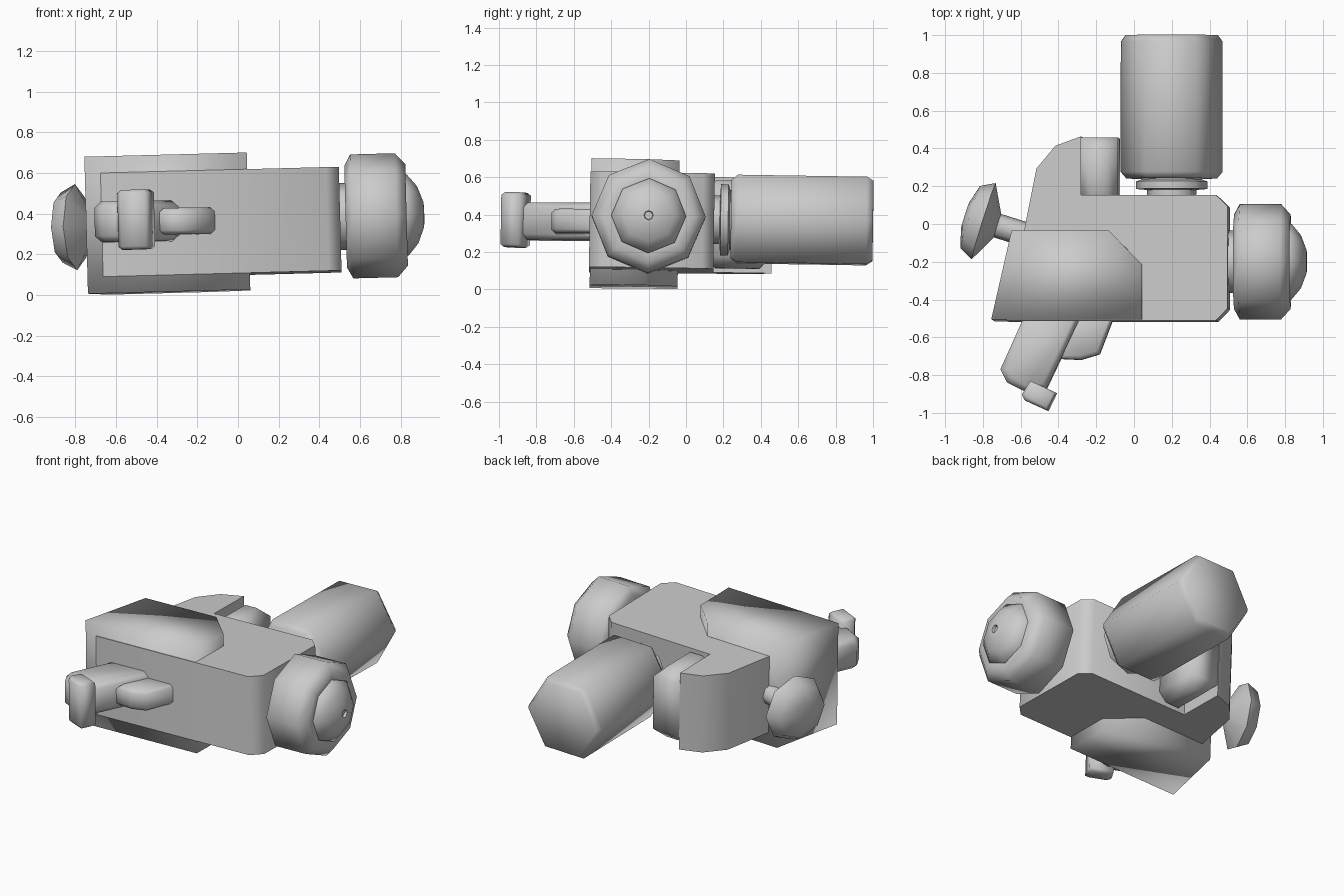
import bpy, bmesh, math
from mathutils import Vector, Matrix

cube = bpy.data.objects.get("Cube")
if cube:
    bpy.data.objects.remove(cube, do_unlink=True)

grey = bpy.data.materials.new("plain grey")
grey.use_nodes = True
GREY = (0.6, 0.6, 0.6, 1)
grey.diffuse_color = GREY
grey.node_tree.nodes["Principled BSDF"].inputs["Base Color"].default_value = GREY

# The whole assembly rests slightly tilted
TILT = (Matrix.Translation((0, 0, 0.355)) @ Matrix.Rotation(math.radians(-1.5), 4, 'Y')
        @ Matrix.Rotation(math.radians(-0.9), 4, 'X'))


def finish(name, bm, angle=65):
    bmesh.ops.recalc_face_normals(bm, faces=bm.faces)
    bm.transform(TILT)
    mesh = bpy.data.meshes.new(name)
    bm.to_mesh(mesh)
    bm.free()
    mesh.materials.append(grey)
    obj = bpy.data.objects.new(name, mesh)
    bpy.context.collection.objects.link(obj)
    bpy.ops.object.select_all(action='DESELECT')
    obj.select_set(True)
    bpy.context.view_layer.objects.active = obj
    bpy.ops.object.shade_smooth_by_angle(angle=math.radians(angle))
    return obj


def prism(name, outline, half, mid=0, bevel=0, angle=65):
    """Extrude a plan outline up and down, with optional chamfered rims."""
    bm = bmesh.new()
    base = bm.faces.new([bm.verts.new((x, y, mid - half)) for x, y in outline])
    new = bmesh.ops.extrude_face_region(bm, geom=[base])["geom"]
    top = [v for v in new if isinstance(v, bmesh.types.BMVert)]
    bmesh.ops.translate(bm, verts=top, vec=(0, 0, 2 * half))
    if bevel:
        rims = [e for e in bm.edges if abs(e.verts[0].co.z - e.verts[1].co.z) < 1e-5]
        bmesh.ops.bevel(bm, geom=rims, offset=bevel, segments=1, affect='EDGES')
    return finish(name, bm, angle)


def lathe(name, profile, centre, axis, sides):
    """Turn (distance, radius) pairs around an axis."""
    d = Vector(axis).normalized()
    side = d.cross(Vector((0, 0, 1))).normalized()
    up = side.cross(d)
    bm = bmesh.new()
    rings = []
    for a, r in profile:
        turn = [2 * math.pi * k / sides for k in range(sides)]
        rings.append([bm.verts.new(Vector(centre) + d * a
                      + (side * math.cos(t) + up * math.sin(t)) * r) for t in turn])
    for low, high in zip(rings, rings[1:]):
        for k in range(sides):
            j = (k + 1) % sides
            bm.faces.new((low[k], low[j], high[j], high[k]))
    bm.faces.new(rings[0])
    bm.faces.new(rings[-1])
    return finish(name, bm)


# Main housing with its curved rear wall
prism("housing", [(-0.67, -0.515), (0.44, -0.515), (0.503, -0.45), (0.503, 0.09),
                  (0.44, 0.15), (-0.275, 0.15), (-0.275, 0.46), (-0.41, 0.41),
                  (-0.51, 0.29)], 0.255)

# Thick collar above and below the housing
prism("collar", [(-0.747, -0.51), (0.052, -0.51), (0.052, -0.22), (-0.125, -0.04),
                 (-0.64, -0.04)], 0.337, angle=100)

# Rounded rib beside the rear wall
prism("rear_rib", [(-0.28, 0.1), (-0.08, 0.1), (-0.08, 0.455), (-0.28, 0.455)],
      0.235, bevel=0.06)

# Rear barrel and its stepped neck
lathe("barrel", [(0.24, 0.24), (0.275, 0.27), (0.965, 0.27), (1.0, 0.245)],
      (0.2, 0, 0.02), (0, 1, 0), 6)
lathe("barrel_neck", [(0.12, 0.13), (0.18, 0.13), (0.185, 0.19), (0.225, 0.19),
                      (0.235, 0.16), (0.26, 0.16)], (0.2, 0, 0.015), (0, 1, 0), 8)

# Side wheel, axle and domed hub with a small centre dimple
lathe("wheel_axle", [(0.48, 0.165), (0.54, 0.165)], (0, -0.2, 0.014), (1, 0, 0), 8)
lathe("wheel", [(0.53, 0.25), (0.56, 0.305), (0.78, 0.305), (0.83, 0.25), (0.825, 0.19)],
      (0, -0.2, 0.014), (1, 0, 0), 8)
lathe("wheel_hub", [(0.80, 0.2), (0.835, 0.2), (0.885, 0.14), (0.915, 0.06),
                    (0.917, 0.025), (0.9, 0.022)], (0, -0.2, 0.014), (1, 0, 0), 8)

# Side knob on a slanted stem
KNOB = (-0.83, 0.025, 0)
OUT = (-0.95, 0.3, 0)
lathe("knob_stem", [(-0.32, 0.065), (-0.08, 0.065)], KNOB, OUT, 8)
lathe("knob", [(-0.115, 0.06), (-0.035, 0.212), (0.04, 0.172), (0.068, 0.07)],
      KNOB, OUT, 8)

# Slanted front grip, its end peg and the smaller stub beside it
prism("front_grip", [(-0.57, -0.47), (-0.705, -0.77), (-0.67, -0.84), (-0.57, -0.89),
                     (-0.46, -0.87), (-0.27, -0.47)], 0.1, mid=0.01, bevel=0.03)
prism("grip_peg", [(-0.545, -0.832), (-0.41, -0.895), (-0.455, -0.99), (-0.575, -0.935),
                   (-0.59, -0.905)], 0.147, mid=0.015, bevel=0.015)
prism("front_stub", [(-0.1, -0.48), (-0.18, -0.69), (-0.28, -0.72), (-0.385, -0.715),
                     (-0.38, -0.48)], 0.065, mid=0.006, bevel=0.02)
